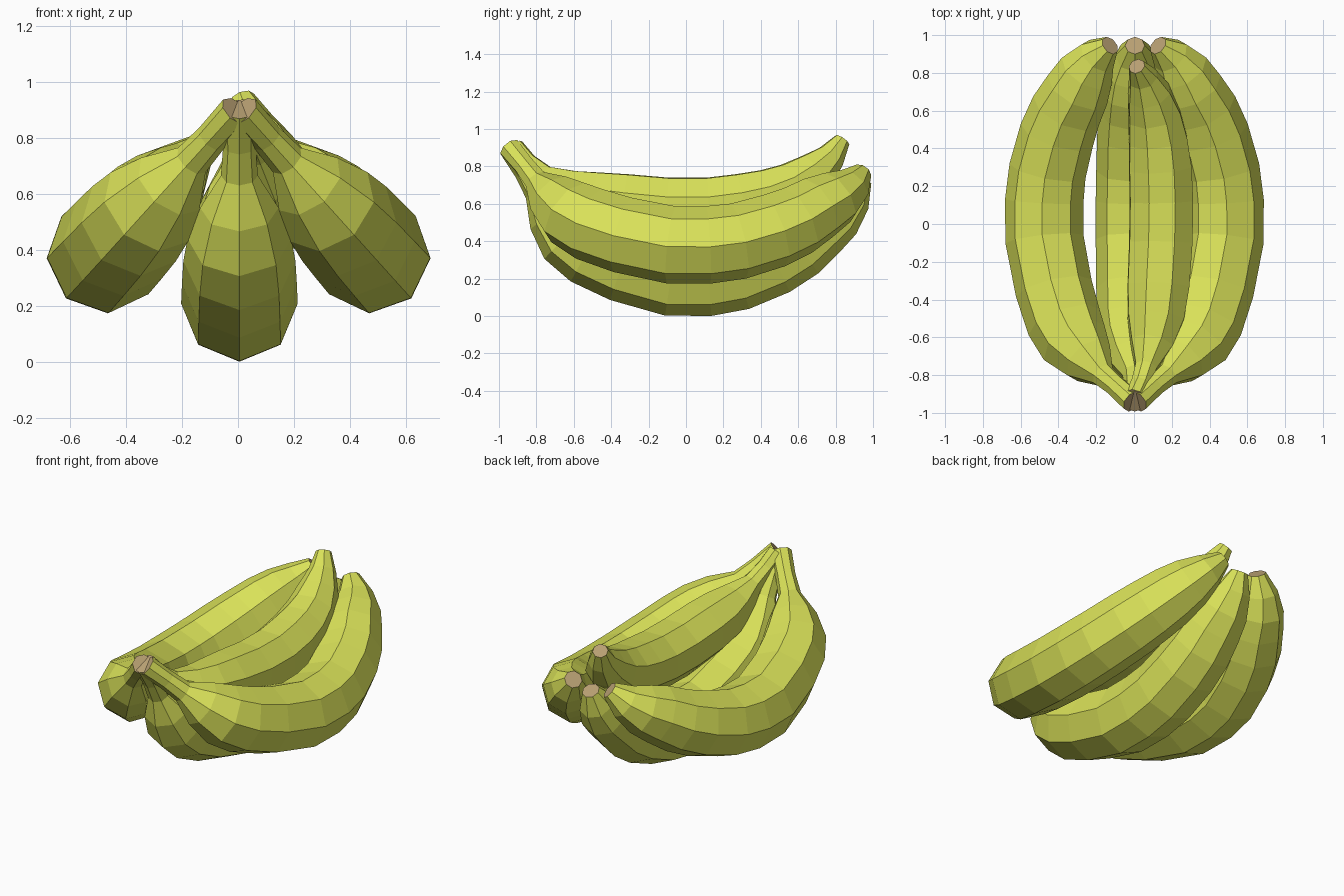
import bpy, bmesh
from math import sin, cos, pi, radians
from mathutils import Vector

if "Cube" in bpy.data.objects:
    bpy.data.objects.remove(bpy.data.objects["Cube"])


def material(name, color):
    m = bpy.data.materials.new(name)
    m.diffuse_color = color
    m.use_nodes = True
    m.node_tree.nodes["Principled BSDF"].inputs["Base Color"].default_value = m.diffuse_color
    return m


SKIN = material("green_yellow_skin", (0.70, 0.76, 0.10, 1))
CUT = material("brown_end", (0.48, 0.35, 0.17, 1))
AXIS_Z = 0.88   # bananas fan out around a line through the shared stem
SIDES = 8

# ring stations along a banana: y, z, radius
LARGE = [(-.94, .90, .062), (-.86, .77, .058), (-.80, .665, .066), (-.72, .55, .14),
         (-.63, .44, .185), (-.52, .36, .20), (-.34, .28, .205), (-.08, .208, .208),
         (.12, .208, .208), (.28, .235, .205), (.47, .31, .20), (.60, .385, .19),
         (.71, .475, .175), (.81, .55, .15), (.89, .635, .105), (.945, .735, .052)]
SMALL = [(-.92, .90, .058), (-.85, .815, .056), (-.76, .74, .062), (-.64, .66, .12),
         (-.50, .605, .16), (-.33, .575, .176), (-.10, .55, .18), (.12, .55, .18),
         (.30, .575, .178), (.45, .615, .166), (.58, .675, .148), (.69, .76, .12),
         (.775, .85, .08), (.835, .945, .045)]


def banana(name, stations, angle, dx_stem, dx_tip):
    """Loft octagonal rings along the curve, then swing it about the stem axis."""
    a = radians(angle)
    bm = bmesh.new()
    pts = [Vector((0, y, z)) for y, z, r in stations]
    rings = []
    for i, (p, (_, _, r)) in enumerate(zip(pts, stations)):
        t = (pts[min(i + 1, len(pts) - 1)] - pts[max(i - 1, 0)]).normalized()
        down = Vector((0, t.z, -t.y))
        ring = []
        for k in range(SIDES):
            w = 2 * pi * k / SIDES
            v = p + down * (r * cos(w)) + Vector((r * sin(w), 0, 0))
            d = AXIS_Z - v.z
            s = (p.y + 0.95) / 1.9
            x = v.x * cos(a) + d * sin(a) + dx_stem * (1 - s) + dx_tip * s
            z = AXIS_Z - d * cos(a) + v.x * sin(a)
            ring.append(bm.verts.new((x, v.y, z)))
        rings.append(ring)
    for r0, r1 in zip(rings, rings[1:]):
        for k in range(SIDES):
            n = (k + 1) % SIDES
            bm.faces.new((r0[k], r0[n], r1[n], r1[k]))
    # brown cut ends
    for ring in (rings[0], rings[-1]):
        bm.faces.new(ring).material_index = 1
    bmesh.ops.recalc_face_normals(bm, faces=bm.faces)
    me = bpy.data.meshes.new(name)
    bm.to_mesh(me)
    bm.free()
    me.materials.append(SKIN)
    me.materials.append(CUT)
    bpy.context.collection.objects.link(bpy.data.objects.new(name, me))


banana("banana_middle", LARGE, 0, 0.005, 0.005)
banana("banana_right", LARGE, 42, 0.03, 0.03)
banana("banana_left", LARGE, -42, -0.02, -0.03)
banana("banana_upper", SMALL, 21, 0.01, 0.04)
